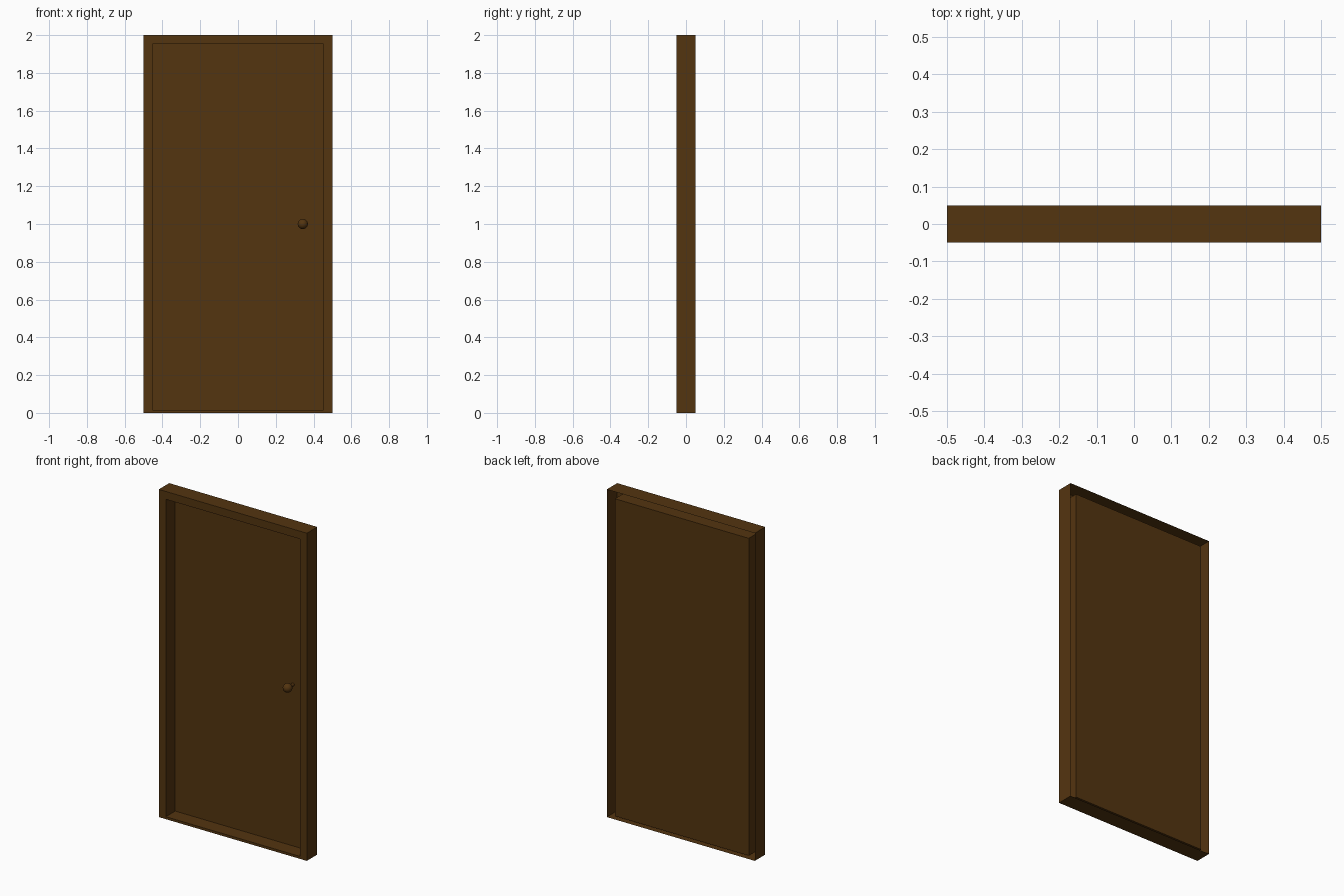
import bpy, math

if "Cube" in bpy.data.objects:
    bpy.data.objects.remove(bpy.data.objects["Cube"])

wood = bpy.data.materials.new("dark brown wood")
wood.diffuse_color = (0.088, 0.035, 0.005, 1)
wood.use_nodes = True
wood.node_tree.nodes["Principled BSDF"].inputs["Base Color"].default_value = wood.diffuse_color


def add_mesh(name, verts, faces):
    me = bpy.data.meshes.new(name)
    me.from_pydata(verts, [], faces)
    me.materials.append(wood)
    ob = bpy.data.objects.new(name, me)
    bpy.context.collection.objects.link(ob)
    return ob


def rect(x, z0, z1, y):
    return [(-x, y, z0), (x, y, z0), (x, y, z1), (-x, y, z1)]


# Door frame: a thin shell, open at the back (outer walls, front face, reveal)
outer = (0.5, 0.0, 2.0)
inner = (0.452, 0.015, 1.952)
BACK, FRONT, RECESS = 0.05, -0.05, 0.04
rings = [rect(*outer, BACK), rect(*outer, FRONT),
         rect(*inner, FRONT), rect(*inner, RECESS)]
verts = [v for r in rings for v in r]
faces = []
for k in range(len(rings) - 1):
    for i in range(4):
        j = (i + 1) % 4
        faces.append((4 * k + i, 4 * k + j, 4 * k + 4 + j, 4 * k + 4 + i))
add_mesh("door_frame", verts, faces)

# Door leaf: flat sheet at the back of the reveal
add_mesh("door_leaf", rect(*inner, RECESS), [(0, 1, 2, 3)])

# Door knob: ball on a short stem
KX, KZ, KY = 0.343, 1.0, -0.012
bpy.ops.mesh.primitive_uv_sphere_add(segments=24, ring_count=12, radius=0.027,
                                     location=(KX, KY, KZ),
                                     rotation=(math.pi / 2, 0, 0))
knob = bpy.context.object
knob.name = "door_knob"
bpy.ops.mesh.primitive_cylinder_add(vertices=16, radius=0.01, depth=RECESS - KY,
                                    location=(KX, (RECESS + KY) / 2, KZ),
                                    rotation=(math.pi / 2, 0, 0))
stem = bpy.context.object
stem.name = "knob_stem"
for ob in (knob, stem):
    ob.data.materials.append(wood)
    bpy.ops.object.select_all(action='DESELECT')
    ob.select_set(True)
    bpy.context.view_layer.objects.active = ob
    bpy.ops.object.shade_smooth_by_angle(angle=math.radians(40))
